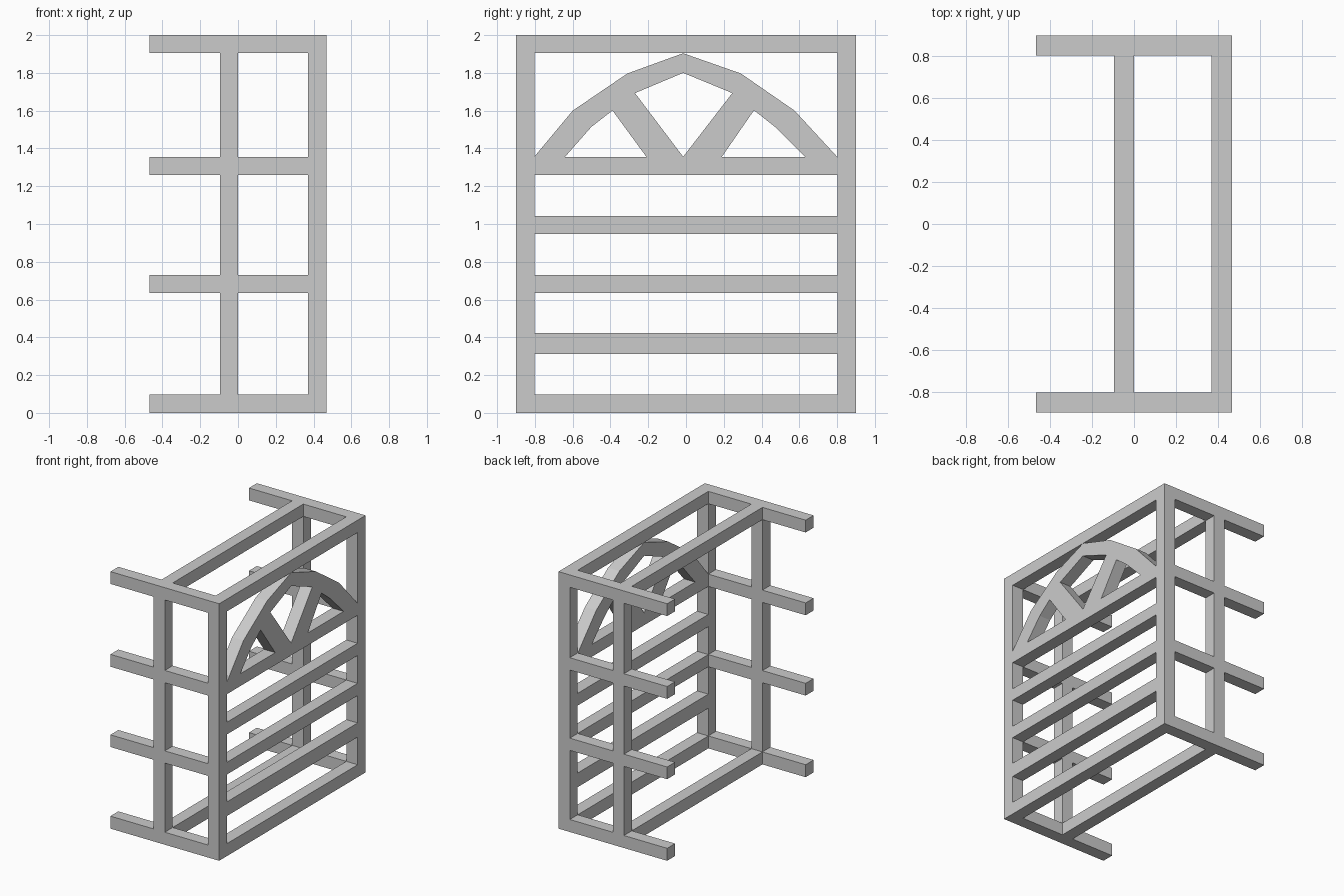
import bpy, bmesh

if "Cube" in bpy.data.objects:
    bpy.data.objects.remove(bpy.data.objects["Cube"])

X0, X1 = 0.37, 0.468      # slatted face
M0, M1 = -0.096, 0.0      # middle uprights
Y0, Y1 = 0.803, 0.9       # inner and outer side planes


def finish(name, bm):
    bmesh.ops.recalc_face_normals(bm, faces=bm.faces)
    me = bpy.data.meshes.new(name)
    bm.to_mesh(me)
    bm.free()
    ob = bpy.data.objects.new(name, me)
    bpy.context.collection.objects.link(ob)


def box(name, x, y, z):
    bm = bmesh.new()
    bmesh.ops.create_cube(bm, size=1)
    for v in bm.verts:
        v.co = [(r[0] + r[1]) / 2 + c * (r[1] - r[0]) for c, r in zip(v.co, (x, y, z))]
    finish(name, bm)


def panel(name, pts):
    """Extrude a (y, z) outline through the thickness of the slatted face."""
    bm = bmesh.new()
    f = bm.faces.new([bm.verts.new((X0, y, z)) for y, z in pts])
    ext = bmesh.ops.extrude_face_region(bm, geom=[f], use_keep_orig=True)
    for v in ext["geom"]:
        if isinstance(v, bmesh.types.BMVert):
            v.co.x = X1
    finish(name, bm)


levels = [(0, 0.097), (0.635, 0.73), (1.26, 1.356), (1.904, 2)]

# Side frames: uprights and rails
for side, y in (("front", (-Y1, -Y0)), ("back", (Y0, Y1))):
    box(side + "_corner_post", (X0, X1), y, (0, 2))
    box(side + "_middle_post", (M0, M1), y, (0, 2))
    for z in levels:
        box(side + "_inner_rail", (M1, X0), y, z)
        box(side + "_rail_stub", (-0.468, M0), y, z)

# Slats across the right face
for z in sorted(levels + [(0.312, 0.422), (0.947, 1.042)]):
    box("slat", (X0, X1), (-Y0, Y0), z)

# Long rails joining the middle uprights
for name, z in (("bottom_cross_rail", levels[0]), ("top_cross_rail", levels[3])):
    box(name, (M0, M1), (-Y0, Y0), z)

# Arch and its spokes
outer = [(-0.803, 1.356), (-0.6, 1.6), (-0.31, 1.797), (-0.015, 1.904),
         (0.29, 1.797), (0.575, 1.6), (0.8, 1.356)]
inner = [(-0.64, 1.356), (-0.5, 1.515), (-0.27, 1.693), (-0.015, 1.8),
         (0.245, 1.693), (0.47, 1.515), (0.63, 1.356)]
panel("arch", outer + inner[::-1])
panel("left_spoke", [(-0.015, 1.356), (-0.21, 1.356), (-0.39, 1.602), (-0.27, 1.693)])
panel("right_spoke", [(-0.015, 1.356), (0.19, 1.356), (0.36, 1.602), (0.245, 1.693)])
